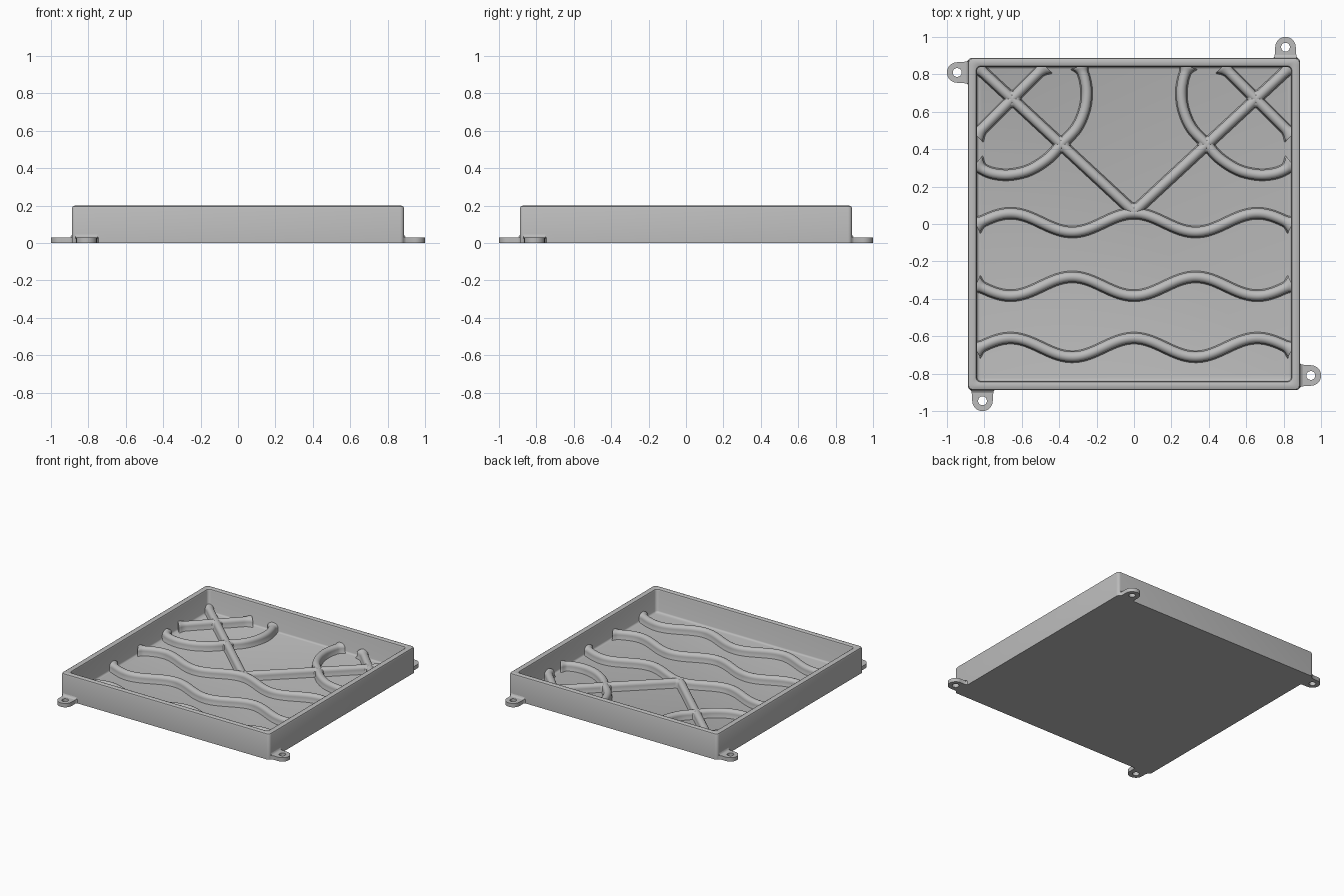
import bpy, bmesh, math
from mathutils import Vector

cube = bpy.data.objects.get("Cube")
if cube:
    bpy.data.objects.remove(cube)

FLOOR = 0.02
INNER = 0.84

grey = bpy.data.materials.new("plain grey")
grey.use_nodes = True
grey.diffuse_color = (0.5, 0.5, 0.5, 1)
grey.node_tree.nodes["Principled BSDF"].inputs["Base Color"].default_value = (0.5, 0.5, 0.5, 1)


def finish(name, bm, angle=40):
    bmesh.ops.recalc_face_normals(bm, faces=bm.faces)
    mesh = bpy.data.meshes.new(name)
    bm.to_mesh(mesh)
    bm.free()
    obj = bpy.data.objects.new(name, mesh)
    bpy.context.collection.objects.link(obj)
    mesh.materials.append(grey)
    bpy.ops.object.select_all(action='DESELECT')
    obj.select_set(True)
    bpy.context.view_layer.objects.active = obj
    bpy.ops.object.shade_smooth_by_angle(angle=math.radians(angle))
    return obj


def loft(bm, rings, closed):
    """Skin a list of vertex rings and cap both ends."""
    n = len(rings[0])
    for a, b in zip(rings, rings[1:]):
        for i in range(n):
            j = (i + 1) % n
            bm.faces.new((a[i], a[j], b[j], b[i]))
    if closed:
        bm.faces.new(rings[0])
        bm.faces.new(rings[-1])


# Open tray: rounded square lofted up the outside, over the rim and down inside
def rounded_square(bm, half, radius, z):
    ring = []
    for k in range(4):
        for s in range(6):
            a = math.radians(90 * k + 18 * s)
            mid = math.radians(90 * k + 45)
            c = (half - radius) * math.sqrt(2)
            ring.append(bm.verts.new((c * math.cos(mid) + radius * math.cos(a),
                                      c * math.sin(mid) + radius * math.sin(a), z)))
    return ring


bm = bmesh.new()
section = [(0.888, 0), (0.888, 0.185), (0.884, 0.195), (0.873, 0.2), (0.855, 0.2),
           (0.844, 0.195), (INNER, 0.185), (INNER, FLOOR + 0.012),
           (0.836, FLOOR + 0.004), (0.828, FLOOR)]
loft(bm, [rounded_square(bm, h, 0.022, z) for h, z in section], True)
finish("tray", bm)


# Raised ribs: a rounded U section swept along a path, widening where it meets a wall
def rib(name, path):
    bm = bmesh.new()
    half, straight = 0.027, 0.033
    profile = [(-half - 0.005, -0.005), (-half - 0.005, 0.001), (-half, 0.01)]
    profile += [(-half * math.cos(math.pi * i / 10), straight + half * math.sin(math.pi * i / 10))
                for i in range(11)]
    profile += [(-x, z) for x, z in reversed(profile[:3])]
    rings = []
    for i, p in enumerate(path):
        t = (path[min(i + 1, len(path) - 1)] - path[max(i - 1, 0)]).normalized()
        gap = INNER - max(abs(p.x), abs(p.y))
        flare = 1 + 0.7 * min(1, max(0, (0.035 - gap) / 0.035)) ** 2
        rise = 1 + (flare - 1) * 0.15
        rings.append([bm.verts.new((p.x - t.y * x * flare, p.y + t.x * x * flare,
                                    FLOOR + z * rise)) for x, z in profile])
    loft(bm, rings, True)
    return finish(name, bm)


def line(a, b, n=70):
    return [Vector(a).lerp(Vector(b), i / n) for i in range(n + 1)]


def smooth(pts, steps=12):
    """Catmull-Rom path through the points."""
    p = [Vector(q) for q in pts]
    p = [2 * p[0] - p[1]] + p + [2 * p[-1] - p[-2]]
    out = []
    for a, b, c, d in zip(p, p[1:], p[2:], p[3:]):
        for i in range(steps):
            t = i / steps
            out.append(0.5 * (2 * b + (c - a) * t + (2 * a - 5 * b + 4 * c - d) * t * t
                              + (3 * b - a - 3 * c + d) * t ** 3))
    return out + [p[-2]]


def wave(base, amp):
    return [Vector((x, base + amp * math.cos(2 * math.pi * x / 0.66)))
            for x in (-0.845 + 1.69 * i / 160 for i in range(161))]


for name, base, amp in (("front_wave", -0.66, 0.05), ("middle_wave", -0.333, -0.05),
                        ("back_wave", 0.007, 0.05)):
    rib(name, wave(base, amp))

# Branching ribs in both back corners
bow = [(0.845, 0.322), (0.8, 0.288), (0.74, 0.268), (0.66, 0.264), (0.56, 0.288),
       (0.46, 0.35), (0.385, 0.43), (0.31, 0.51), (0.268, 0.6), (0.253, 0.69),
       (0.262, 0.77), (0.286, 0.845)]
for side, s in (("left", 1), ("right", -1)):
    def flip(pts):
        return [Vector((v[0] * s, v[1])) for v in pts]
    rib(side + "_diagonal", flip(line((0, 0.065), (0.835, 0.838))))
    rib(side + "_crossbar", flip(line((0.845, 0.475), (0.475, 0.845))))
    rib(side + "_bow", flip(smooth(bow)))


# Soft webs filling the corners where ribs cross
def junction(name, x, y, size):
    bm = bmesh.new()
    rings = []
    for z, grow in ((-0.004, 1.1), (0.01, 1), (0.036, 0.96), (0.048, 0.82), (0.055, 0.6)):
        ring = []
        for i in range(32):
            a = 2 * math.pi * i / 32
            r = grow * (size - 0.008 * math.cos(4 * a))
            ring.append(bm.verts.new((x + r * math.cos(a), y + r * math.sin(a), FLOOR + z)))
        rings.append(ring)
    loft(bm, rings, True)
    finish(name, bm, 50)


junction("centre_junction", 0, 0.073, 0.046)
for side, s in (("left", 1), ("right", -1)):
    junction(side + "_inner_junction", 0.387 * s, 0.425, 0.053)
    junction(side + "_outer_junction", 0.65 * s, 0.668, 0.053)


# Screw tabs: drilled lugs with a small fillet against the wall, one per side
def tab(name, quarter):
    bm = bmesh.new()
    cx, cy, r, hole, top = 0.945, -0.81, 0.055, 0.024, 0.03
    outline = [(-0.062, -0.07), (-0.055, -0.061), (-0.045, -r)]
    outline += [(r * math.sin(math.pi * i / 20), -r * math.cos(math.pi * i / 20))
                for i in range(21)]
    outline += [(-0.045, r), (-0.055, 0.061), (-0.062, 0.07),
                (-0.062, 0.035), (-0.062, 0), (-0.062, -0.035)]
    inner = [Vector(p).normalized() * hole for p in outline]
    loops = [(inner, 0), (outline, 0), (outline, top), (inner, top)]
    rings = [[bm.verts.new((cx + p[0], cy + p[1], z)) for p in pts] for pts, z in loops]
    loft(bm, rings + rings[:1], False)
    fillet = [(0.88, 0.02), (0.88, 0.046), (0.888, 0.046), (0.891, 0.037),
              (0.897, 0.032), (0.905, 0.029)]
    loft(bm, [[bm.verts.new((x, cy + y, z)) for x, z in fillet]
              for y in (-0.058, 0.058)], True)
    obj = finish(name, bm)
    obj.rotation_euler.z = quarter * math.pi / 2


for quarter, name in enumerate(("left_tab", "back_tab", "right_tab", "front_tab")):
    tab(name, quarter)
